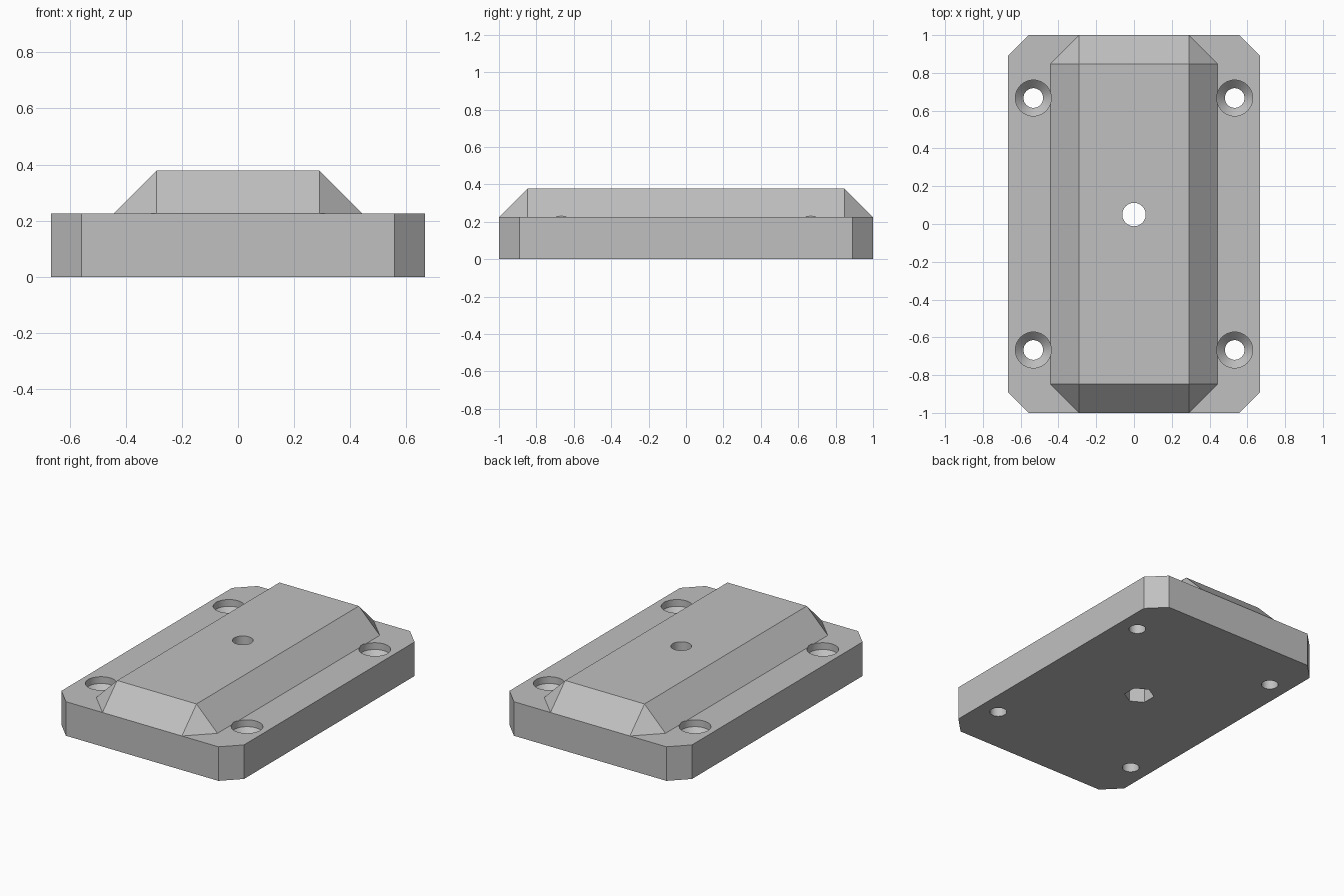
import bpy, bmesh, math

cube = bpy.data.objects.get("Cube")
if cube:
    bpy.data.objects.remove(cube, do_unlink=True)

grey = bpy.data.materials.new("plain grey")
grey.use_nodes = True
grey.diffuse_color = (0.53, 0.53, 0.53, 1)
grey.node_tree.nodes["Principled BSDF"].inputs["Base Color"].default_value = grey.diffuse_color

BASE_TOP, TOP = 0.225, 0.378
HALF_X, HALF_Y, CORNER = 0.667, 1.0, 0.11
SLOPE = TOP - BASE_TOP


def add_object(name, bm):
    bmesh.ops.recalc_face_normals(bm, faces=bm.faces)
    mesh = bpy.data.meshes.new(name)
    bm.to_mesh(mesh)
    bm.free()
    mesh.materials.append(grey)
    obj = bpy.data.objects.new(name, mesh)
    bpy.context.collection.objects.link(obj)
    return obj


def hull(name, points):
    """Convex solid from points mirrored over x and y."""
    bm = bmesh.new()
    for x, y, z in points:
        for sx in (-1, 1):
            for sy in (-1, 1):
                bm.verts.new((sx * x, sy * y, z))
    bmesh.ops.convex_hull(bm, input=bm.verts)
    bmesh.ops.dissolve_limit(bm, angle_limit=0.01, verts=bm.verts, edges=bm.edges)
    return add_object(name, bm)


def turned_cutter(name, x, y, profile, sides, turn=0.0):
    """Stack of (radius, height) rings around a vertical axis."""
    bm = bmesh.new()
    rings = []
    for r, z in profile:
        angles = [turn + math.tau * i / sides for i in range(sides)]
        rings.append([bm.verts.new((x + r * math.cos(a), y + r * math.sin(a), z)) for a in angles])
    for low, high in zip(rings, rings[1:]):
        for i in range(sides):
            j = (i + 1) % sides
            bm.faces.new((low[i], low[j], high[j], high[i]))
    bm.faces.new(rings[0])
    bm.faces.new(rings[-1])
    obj = add_object(name, bm)
    obj.hide_render = True
    return obj


# Base plate with clipped corners
base = hull("base_plate", [(HALF_X, HALF_Y - CORNER, z) for z in (0, BASE_TOP)]
            + [(HALF_X - CORNER, HALF_Y, z) for z in (0, BASE_TOP)])

# Raised block with sloping sides and triangular corners
block = hull("raised_block", [(0.29, HALF_Y - SLOPE, TOP),
                              (0.29 + SLOPE, HALF_Y - SLOPE, BASE_TOP),
                              (0.29, HALF_Y, BASE_TOP)])

# Recessed countersunk screw holes, centre hole and hexagonal nut pocket
cutters = [turned_cutter("screw_hole_cutter", sx * 0.533, sy * 0.667,
                         [(0.052, -0.1), (0.052, 0.137), (0.095, 0.18), (0.095, 0.5)], 48)
           for sx in (-1, 1) for sy in (-1, 1)]
cutters.append(turned_cutter("centre_hole_cutter", 0, 0.05, [(0.062, -0.1), (0.062, 0.5)], 48))
nut = turned_cutter("nut_pocket_cutter", 0, 0.05, [(0.092, -0.1), (0.092, 0.15)], 6, math.pi / 6)

for part, tools in ((base, cutters + [nut]), (block, cutters)):
    for tool in tools:
        mod = part.modifiers.new(tool.name, "BOOLEAN")
        mod.operation = "DIFFERENCE"
        mod.solver = "EXACT"
        mod.object = tool

# Bake the cuts, then remove the cutters
bpy.context.view_layer.update()
graph = bpy.context.evaluated_depsgraph_get()
for part in (base, block):
    cut_mesh = bpy.data.meshes.new_from_object(part.evaluated_get(graph))
    part.modifiers.clear()
    part.data = cut_mesh
for tool in cutters + [nut]:
    bpy.data.objects.remove(tool, do_unlink=True)

bpy.ops.object.select_all(action="DESELECT")
for part in (base, block):
    part.select_set(True)
bpy.context.view_layer.objects.active = base
bpy.ops.object.shade_smooth_by_angle(angle=math.radians(30))
